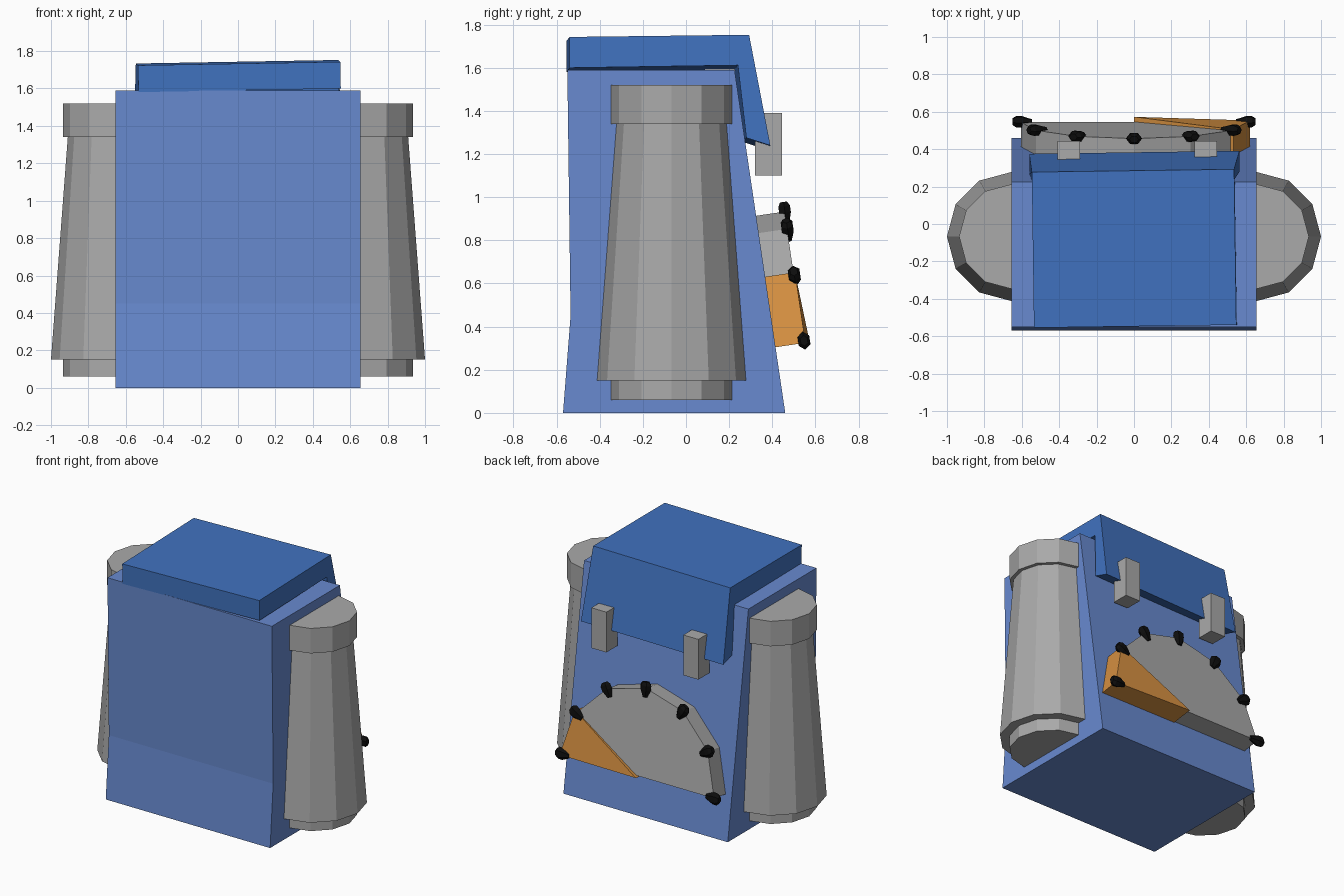
import bpy, bmesh, math
from mathutils import Vector, Matrix

cube = bpy.data.objects.get("Cube")
if cube:
    bpy.data.objects.remove(cube, do_unlink=True)


def material(name, rgb):
    m = bpy.data.materials.new(name)
    m.use_nodes = True
    col = (*rgb, 1.0)
    m.diffuse_color = col
    m.node_tree.nodes["Principled BSDF"].inputs["Base Color"].default_value = col
    return m


BODY_BLUE = material("soft_blue", (0.138, 0.254, 0.63))
FLAP_BLUE = material("deep_blue", (0.052, 0.168, 0.52))
GREY = material("grey", (0.40, 0.40, 0.40))
ORANGE = material("orange", (0.67, 0.28, 0.052))
BLACK = material("black", (0.004, 0.004, 0.004))


def loft(name, rings, mat):
    """Join rings of equal length into a closed, flat-shaded solid."""
    bm = bmesh.new()
    loops = [[bm.verts.new(p) for p in ring] for ring in rings]
    n = len(loops[0])
    for a, b in zip(loops, loops[1:]):
        for i in range(n):
            j = (i + 1) % n
            bm.faces.new((a[i], a[j], b[j], b[i]))
    bm.faces.new(loops[0])
    bm.faces.new(loops[-1])
    bmesh.ops.recalc_face_normals(bm, faces=bm.faces)
    mesh = bpy.data.meshes.new(name)
    bm.to_mesh(mesh)
    bm.free()
    mesh.materials.append(mat)
    ob = bpy.data.objects.new(name, mesh)
    bpy.context.collection.objects.link(ob)
    return ob


def circle(r, z, n=12):
    return [(r * math.cos(2 * math.pi * i / n), r * math.sin(2 * math.pi * i / n), z)
            for i in range(n)]


# Main pack: side profile (y, z) extruded across x
body = [(-0.57, 0), (0.46, 0), (0.225, 1.59), (-0.55, 1.59), (-0.535, 0.45)]
loft("pack_body", [[(x, y, z) for y, z in body] for x in (-0.655, 0.655)], BODY_BLUE)

# Folded lid, widening a little towards its hanging edge and sitting slightly askew
lid = [(-0.547, 1.59), (-0.547, 1.733), (0.285, 1.743),
       (0.383, 1.23), (0.272, 1.265), (0.233, 1.602)]
pivot = Vector((0, 0, 1.65))
skew = (Matrix.Translation(pivot) @ Matrix.Rotation(math.radians(0.8), 4, "Z")
        @ Matrix.Rotation(math.radians(-1.0), 4, "Y") @ Matrix.Translation(-pivot))
rings = [[skew @ Vector((s * (0.562 if z < 1.4 else 0.541), y, z)) for y, z in lid]
         for s in (-1, 1)]
loft("lid_flap", rings, FLAP_BLUE)

# Side canisters: foot, tapered barrel and cap
for side, sx in (("left", 1), ("right", -1)):
    parts = (("foot", 0.28, 0.28, 0.06, 0.15),
             ("barrel", 0.345, 0.255, 0.15, 1.34),
             ("cap", 0.28, 0.28, 1.34, 1.52))
    for part, r0, r1, z0, z1 in parts:
        ob = loft(f"{side}_canister_{part}", [circle(r0, z0), circle(r1, z1)], GREY)
        ob.location = (sx * 0.655, -0.067, 0)

# Lid buckles
for side, cx in (("left", 0.383), ("right", -0.35)):
    rect = [(-0.06, 0.32), (0.06, 0.32), (0.06, 0.445), (-0.06, 0.445)]
    loft(f"{side}_buckle", [[(cx + x, y, z) for x, y in rect] for z in (1.10, 1.39)], GREY)

# Back pocket frame: local x across, y up the sloping back, z outwards
slope = math.atan2(0.235, 1.59)
out = Vector((0, math.cos(slope), math.sin(slope)))
up = Vector((0, -math.sin(slope), math.cos(slope)))
origin = Vector((0, 0.46 - 0.148 * 0.315, 0.315))


def on_back(x, h, d):
    return origin + Vector((x, 0, 0)) + up * h + out * d


def polar(r, deg, d):
    a = math.radians(deg)
    return on_back(r * math.cos(a), r * math.sin(a), d)


# Half-round pocket
angles = range(0, 181, 30)
loft("back_pocket", [[polar(0.605, a, d) for a in angles] for d in (-0.03, 0.133)], GREY)

# Orange wedge over one sector of the pocket
loft("pocket_wedge", [
    [on_back(0, -0.008, -0.02), polar(0.62, -1, -0.02), polar(0.62, 31, -0.02)],
    [on_back(0, -0.008, 0.16), polar(0.62, -1, 0.14), polar(0.62, 31, 0.14)]], ORANGE)

# Tapered studs, one on each corner of the pocket rim
for k, deg in enumerate(angles):
    a = math.radians(deg)
    radial = Vector((math.cos(a), 0, 0)) + up * math.sin(a)
    tangent = Vector((-math.sin(a), 0, 0)) + up * math.cos(a)
    centre = polar(0.6, deg, 0.135)
    rings = []
    for along, width in ((-0.055, 0.018), (0.0, 0.042), (0.03, 0.042), (0.05, 0.025)):
        rings.append([centre + radial * along + tangent * px + out * py * 0.75
                      for px, py, _ in circle(width, 0, 6)])
    loft(f"pocket_stud_{k + 1}", rings, BLACK)
